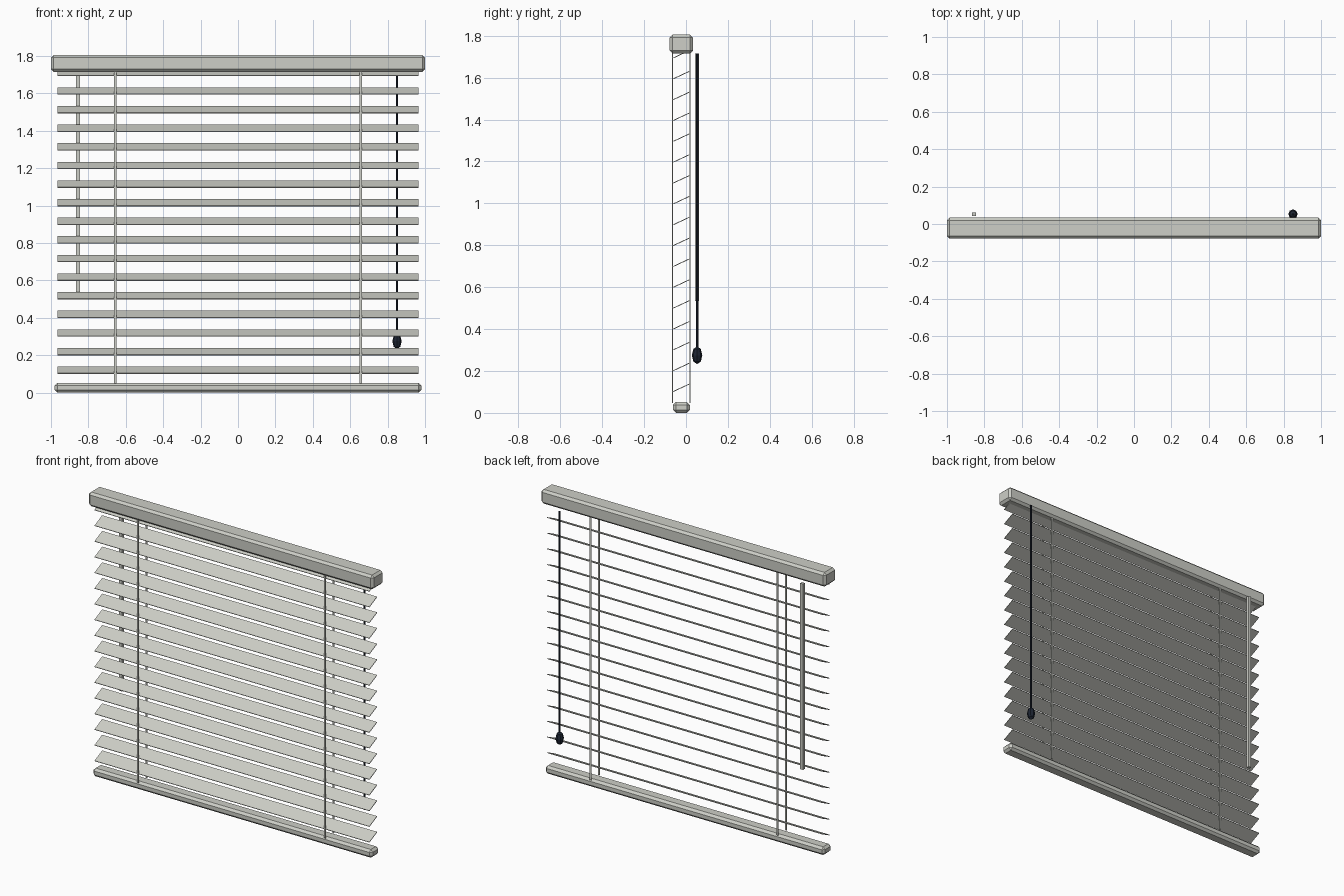
import bpy
import math

cube = bpy.data.objects.get("Cube")
if cube:
    bpy.data.objects.remove(cube, do_unlink=True)


def material(name, rgb):
    mat = bpy.data.materials.new(name)
    mat.use_nodes = True
    color = (*rgb, 1)
    mat.diffuse_color = color
    mat.node_tree.nodes["Principled BSDF"].inputs["Base Color"].default_value = color
    return mat


warm_grey = material("warm light grey", (0.61, 0.62, 0.57))
dark_navy = material("dark navy", (0.012, 0.018, 0.032))

BLIND_Y = -0.022   # centre plane of the slats
CONTROL_Y = 0.053  # plane of the wand and pull cord


def finish(name, mat):
    obj = bpy.context.object
    obj.name = name
    obj.data.name = name
    obj.data.materials.append(mat)
    return obj


def box(name, center, size, mat, bevel=0, tilt=0):
    bpy.ops.mesh.primitive_cube_add(size=1, location=center, rotation=(tilt, 0, 0))
    obj = finish(name, mat)
    obj.scale = size
    bpy.ops.object.transform_apply(location=False, rotation=False, scale=True)
    if bevel:
        mod = obj.modifiers.new("chamfer", "BEVEL")
        mod.width = bevel
        mod.segments = 1
    return obj


# Chamfered rails
box("head_rail", (0, BLIND_Y, 1.76), (2, 0.112, 0.09), warm_grey, bevel=0.014)
box("bottom_rail", (0, BLIND_Y, 0.026), (1.96, 0.08, 0.052), warm_grey, bevel=0.014)

# Tilted slats, low edge towards the front
for i in range(17):
    box(f"slat_{i + 1}", (0, BLIND_Y, 0.12 + i * 0.0995), (1.93, 0.085, 0.004),
        warm_grey, tilt=math.radians(25))

# Ladder tapes before and behind the slats
for side, x in (("left", 0.656), ("right", -0.656)):
    for place, y in (("front", -0.043), ("back", 0.041)):
        box(f"{place}_tape_{side}", (x, BLIND_Y + y, 0.883), (0.012, 0.004, 1.67), warm_grey)

# Tilt wand
box("tilt_wand", (-0.855, CONTROL_Y, 1.125), (0.02, 0.018, 1.18), warm_grey)

# Pull cord with a faceted knob
bpy.ops.mesh.primitive_cylinder_add(vertices=8, radius=0.006, depth=1.42,
                                    location=(0.85, CONTROL_Y, 1.005))
finish("pull_cord", dark_navy)
bpy.ops.mesh.primitive_uv_sphere_add(segments=8, ring_count=4, radius=0.025,
                                     location=(0.85, CONTROL_Y, 0.275))
knob = finish("cord_knob", dark_navy)
knob.scale.z = 1.7
